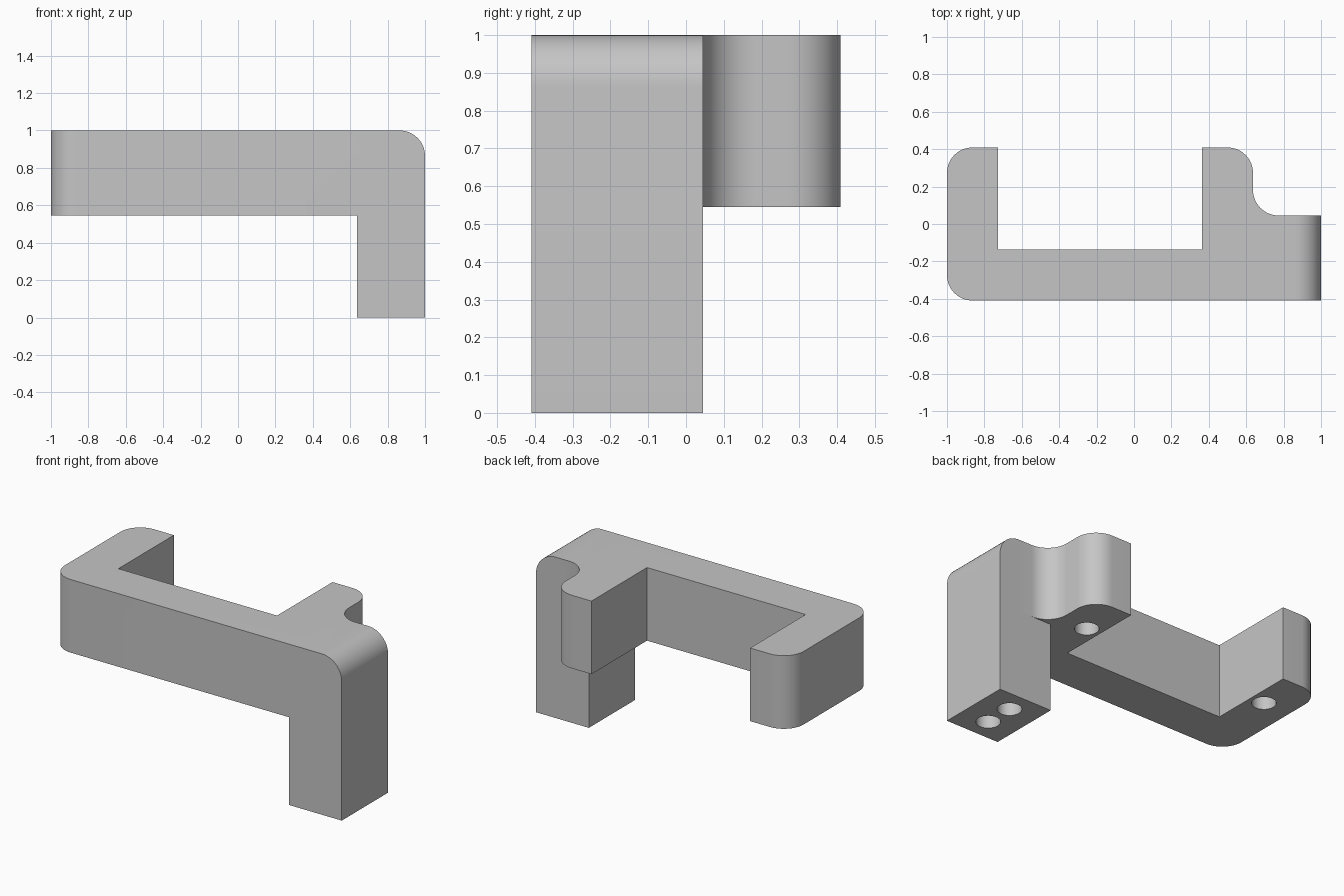
import bpy, bmesh, math
from mathutils import Vector

cube = bpy.data.objects.get("Cube")
if cube:
    bpy.data.objects.remove(cube, do_unlink=True)

U = 1 / 11            # design module: the bracket is 22 x 9 x 11 modules
R = 1.5               # corner radius in modules
DEPTH = 3             # blind hole depth in modules

grey = bpy.data.materials.new("plain grey")
grey.use_nodes = True
grey.diffuse_color = (0.56, 0.56, 0.56, 1)
grey.node_tree.nodes["Principled BSDF"].inputs["Base Color"].default_value = grey.diffuse_color


def outline(corners, steps=12):
    """Turn (x, y, radius) corners into a polygon with rounded corners."""
    pts = []
    for i, (x, y, r) in enumerate(corners):
        p = Vector((x, y))
        if not r:
            pts.append(p)
            continue
        a = (Vector(corners[i - 1][:2]) - p).normalized()
        b = (Vector(corners[(i + 1) % len(corners)][:2]) - p).normalized()
        centre = p + (a + b) * r
        for k in range(steps + 1):
            t = k / steps * math.pi / 2
            pts.append(centre - b * r * math.cos(t) - a * r * math.sin(t))
    return pts


def prism(name, pts, place, offset):
    """Extrude a polygon; place maps its 2D points into space."""
    bm = bmesh.new()
    face = bm.faces.new([bm.verts.new(place(p) * U) for p in pts])
    ext = bmesh.ops.extrude_face_region(bm, geom=[face])["geom"]
    moved = [v for v in ext if isinstance(v, bmesh.types.BMVert)]
    bmesh.ops.translate(bm, verts=moved, vec=Vector(offset) * U)
    bmesh.ops.recalc_face_normals(bm, faces=bm.faces)
    mesh = bpy.data.meshes.new(name)
    bm.to_mesh(mesh)
    bm.free()
    mesh.materials.append(grey)
    obj = bpy.data.objects.new(name, mesh)
    bpy.context.collection.objects.link(obj)
    return obj


def combine(target, other, operation):
    """Apply a boolean and discard the second object."""
    mod = target.modifiers.new(operation.lower(), "BOOLEAN")
    mod.operation, mod.solver, mod.object = operation, "EXACT", other
    bpy.context.view_layer.objects.active = target
    bpy.ops.object.modifier_apply(modifier=mod.name)
    bpy.data.objects.remove(other, do_unlink=True)


# U-shaped upper body, ending inside the leg
plan = outline([(-11, -4.5, R), (9.5, -4.5, 0), (9.5, 0.5, 0), (7, 0.5, R),
                (7, 4.5, R), (4, 4.5, 0), (4, -1.5, 0), (-8, -1.5, 0),
                (-8, 4.5, 0), (-11, 4.5, R)])
bracket = prism("bracket", plan, lambda p: Vector((p.x, p.y, 6)), (0, 0, 5))

# Leg with a rounded top outer edge
side = outline([(7, 0, 0), (11, 0, 0), (11, 11, R), (7, 11, 0)])
leg = prism("leg", side, lambda p: Vector((p.x, -4.5, p.y)), (0, 5, 0))
combine(bracket, leg, "UNION")

# Screw holes in the undersides of the arms and the leg
for x, y, z in [(-9, 1.5, 6), (5, 1.5, 6), (9, -3, 0), (9, -1, 0)]:
    circle = [Vector((x + 0.75 * math.cos(k * math.tau / 40),
                      y + 0.75 * math.sin(k * math.tau / 40))) for k in range(40)]
    hole = prism("hole_cutter", circle, lambda p: Vector((p.x, p.y, z - 1)), (0, 0, DEPTH + 1))
    combine(bracket, hole, "DIFFERENCE")

# Merge coplanar faces, then smooth the rounded corners
bm = bmesh.new()
bm.from_mesh(bracket.data)
bmesh.ops.remove_doubles(bm, verts=bm.verts, dist=1e-5)
bmesh.ops.dissolve_limit(bm, angle_limit=math.radians(0.5), verts=bm.verts, edges=bm.edges)
bm.to_mesh(bracket.data)
bm.free()
bpy.ops.object.select_all(action="DESELECT")
bracket.select_set(True)
bpy.context.view_layer.objects.active = bracket
bpy.ops.object.shade_smooth_by_angle(angle=math.radians(30))
